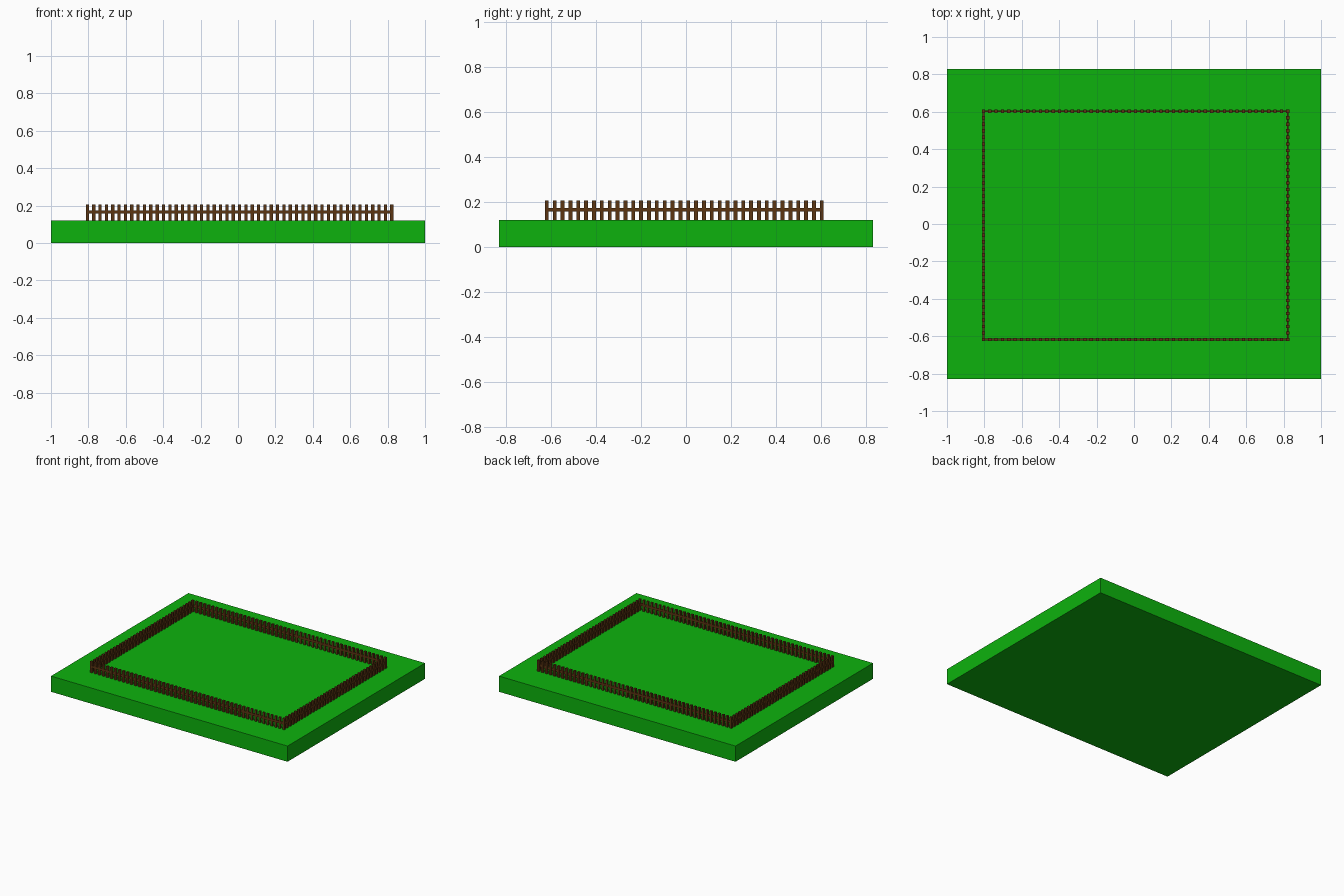
import bpy
import bmesh
from mathutils import Matrix, Vector

cube = bpy.data.objects.get("Cube")
if cube:
    bpy.data.objects.remove(cube, do_unlink=True)


def make_material(name, rgb):
    mat = bpy.data.materials.new(name)
    mat.use_nodes = True
    color = (*rgb, 1.0)
    mat.diffuse_color = color
    bsdf = mat.node_tree.nodes["Principled BSDF"]
    bsdf.inputs["Base Color"].default_value = color
    bsdf.inputs["Roughness"].default_value = 0.8
    return mat


def add_box(bm, center, size):
    matrix = Matrix.Translation(center) @ Matrix.Diagonal((*size, 1.0))
    bmesh.ops.create_cube(bm, size=1.0, matrix=matrix)


def finish(bm, name, mat):
    mesh = bpy.data.meshes.new(name)
    bm.to_mesh(mesh)
    bm.free()
    mesh.materials.append(mat)
    obj = bpy.data.objects.new(name, mesh)
    bpy.context.scene.collection.objects.link(obj)


grass = make_material("grass green", (0.004, 0.45, 0.004))
wood = make_material("brown wood", (0.105, 0.035, 0.006))

GROUND, TOP = 0.12, 0.205
POST = 0.017
RAIL_Z, RAIL_HEIGHT, RAIL_DEPTH = 0.165, 0.017, 0.010
LEFT, RIGHT, FRONT, BACK = 0.822, -0.805, -0.618, 0.603

# Grass slab
bm = bmesh.new()
add_box(bm, (0, 0, GROUND / 2), (2.0, 1.66, GROUND))
finish(bm, "grass_base", grass)


# One straight run of evenly spaced pickets joined by a rail
def fence_run(name, start, end, gaps, corners):
    start, end = Vector(start), Vector(end)
    along_x = start.y == end.y
    length = (end - start).length
    bm = bmesh.new()
    first, last = (0, gaps) if corners else (1, gaps - 1)
    for i in range(first, last + 1):
        p = start.lerp(end, i / gaps)
        add_box(bm, (p.x, p.y, (GROUND + TOP) / 2), (POST, POST, TOP - GROUND))
    mid = (start + end) / 2
    size = (length, RAIL_DEPTH) if along_x else (RAIL_DEPTH, length)
    add_box(bm, (mid.x, mid.y, RAIL_Z), (*size, RAIL_HEIGHT))
    finish(bm, name, wood)


# Rectangular fence; the front and back runs carry the corner pickets
for name, y in (("front_fence", FRONT), ("back_fence", BACK)):
    fence_run(name, (RIGHT, y), (LEFT, y), 48, True)
for name, x in (("left_fence", LEFT), ("right_fence", RIGHT)):
    fence_run(name, (x, FRONT), (x, BACK), 35, False)
